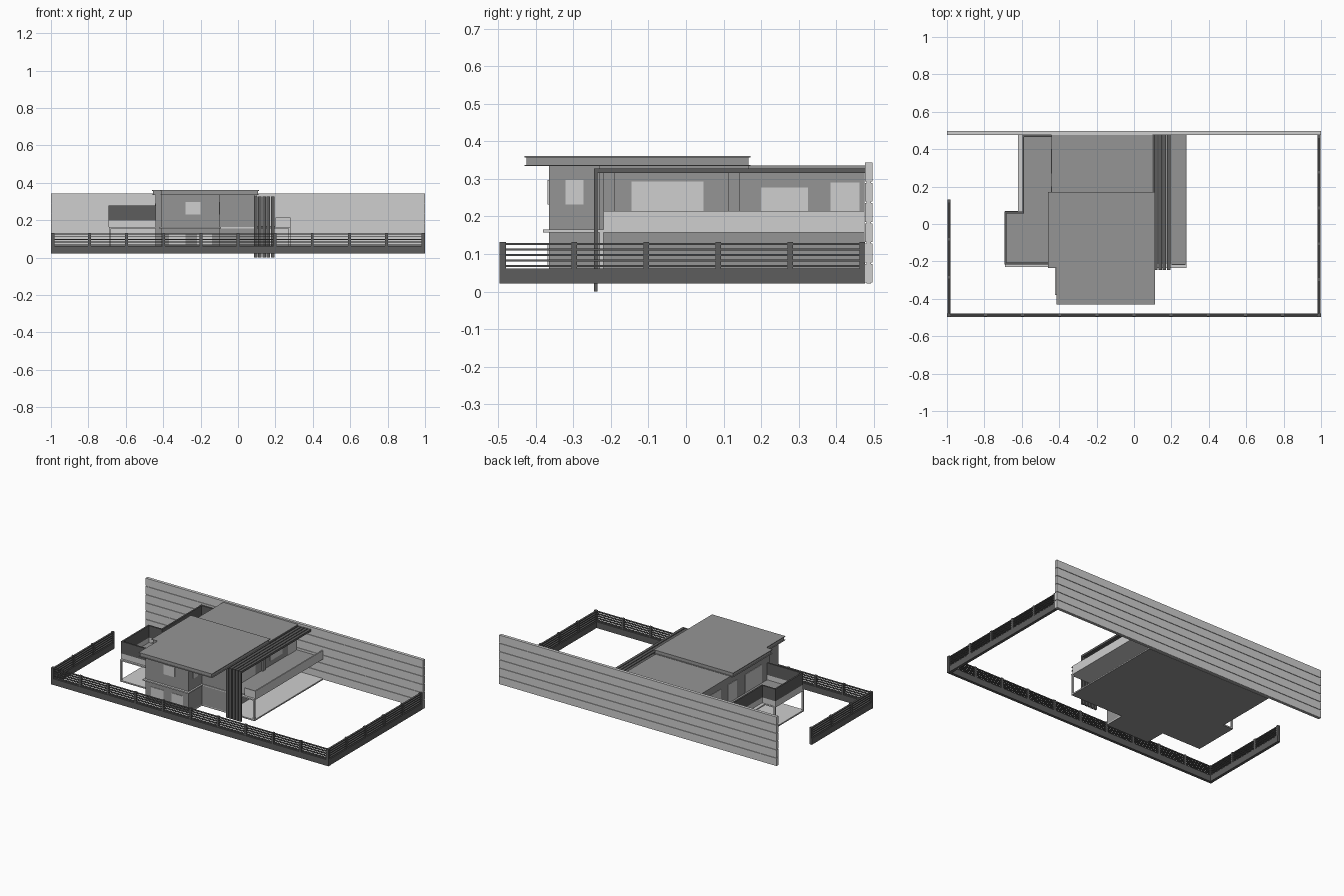
import bpy, bmesh

cube = bpy.data.objects.get("Cube")
if cube:
    bpy.data.objects.remove(cube, do_unlink=True)


def material(name, v):
    m = bpy.data.materials.new(name)
    m.use_nodes = True
    m.diffuse_color = (v, v, v, 1)
    m.node_tree.nodes["Principled BSDF"].inputs["Base Color"].default_value = (v, v, v, 1)
    return m


LIGHT = material("light_grey", 0.62)
GREY = material("mid_grey", 0.3)
DARK = material("dark_grey", 0.11)


def boxes(name, mat, items):
    """One object made of boxes, each given as x, y and z ranges."""
    bm = bmesh.new()
    for xs, ys, zs in items:
        vs = bmesh.ops.create_cube(bm, size=1)["verts"]
        for v in vs:
            for i, (lo, hi) in enumerate((xs, ys, zs)):
                v.co[i] = (lo + hi) / 2 + v.co[i] * (hi - lo)
    mesh = bpy.data.meshes.new(name)
    bm.to_mesh(mesh)
    bm.free()
    mesh.materials.append(mat)
    ob = bpy.data.objects.new(name, mesh)
    bpy.context.collection.objects.link(ob)
    return ob


def prism(name, mat, outline, z0, z1):
    """Flat slab with a polygonal outline."""
    bm = bmesh.new()
    face = bm.faces.new([bm.verts.new((x, y, z0)) for x, y in outline])
    ext = bmesh.ops.extrude_face_region(bm, geom=[face])["geom"]
    for v in ext:
        if isinstance(v, bmesh.types.BMVert):
            v.co.z = z1
    bmesh.ops.recalc_face_normals(bm, faces=bm.faces)
    mesh = bpy.data.meshes.new(name)
    bm.to_mesh(mesh)
    bm.free()
    mesh.materials.append(mat)
    ob = bpy.data.objects.new(name, mesh)
    bpy.context.collection.objects.link(ob)
    return ob


# Back boundary wall: planks over a slightly recessed core
n, z0, z1 = 6, 0.022, 0.345
step = (z1 - z0) / n
boxes("back_wall_planks", LIGHT,
      [((-1, 1), (0.476, 0.496), (z0 + i * step + 0.002, z0 + (i + 1) * step - 0.002))
       for i in range(n)])
boxes("back_wall_core", LIGHT, [((-0.997, 0.997), (0.48, 0.492), (z0, z1 - 0.004))])


# Fence with kerb, posts and five rails
def fence(name, axis, fixed, start, end):
    def part(a, b, half, lo, hi):
        along, across = (a, b), (fixed - half, fixed + half)
        return (along, across, (lo, hi)) if axis == 0 else (across, along, (lo, hi))
    boxes(name + "_kerb", DARK, [part(start, end, 0.009, 0.022, 0.062)])
    boxes(name + "_rails", DARK,
          [part(start, end, 0.006, 0.066 + 0.0145 * i, 0.071 + 0.0145 * i) for i in range(5)])
    count = max(1, round((end - start) / 0.197))
    gap = (end - start - 0.015) / count
    boxes(name + "_posts", DARK,
          [part(start + i * gap, start + i * gap + 0.015, 0.008, 0.06, 0.132)
           for i in range(count + 1)])


fence("front_fence", 0, -0.487, -1, 1)
fence("left_fence", 1, 0.989, -0.496, 0.476)
fence("right_fence", 1, -0.989, -0.496, 0.13)

# Ground slab
ground = [(-0.69, -0.23), (-0.41, -0.23), (-0.41, -0.365), (-0.1, -0.365), (-0.1, -0.23),
          (0.28, -0.23), (0.28, 0.475), (-0.62, 0.475), (-0.62, 0.07), (-0.69, 0.07)]
prism("ground_slab", GREY, ground, 0.022, 0.027)
prism("ground_paving", LIGHT, ground, 0.027, 0.031)

# House body
boxes("main_body", GREY, [((-0.44, 0.09), (-0.23, 0.475), (0.03, 0.328))])
boxes("front_block", GREY, [((-0.41, -0.1), (-0.365, -0.2), (0.03, 0.336))])
boxes("front_body_top", GREY, [((-0.44, 0.09), (-0.23, 0.165), (0.32, 0.336))])
prism("floor_band", LIGHT,
      [(-0.69, -0.23), (-0.422, -0.23), (-0.422, -0.38), (-0.09, -0.38), (-0.09, -0.235),
       (0.28, -0.235), (0.28, 0.475), (-0.62, 0.475), (-0.62, 0.07), (-0.69, 0.07)],
      0.157, 0.165)

# Roofs: thin plates above and below an inset fascia
def roof_outline(inset):
    x0, x1, y0, y1 = -0.46 + inset, 0.113 - inset, -0.43 + inset, 0.172 - inset
    return [(x0 + 0.045, y0), (x1, y0), (x1, y1), (x0, y1), (x0, -0.235 + inset),
            (x0 + 0.045, -0.235 + inset)]


prism("roof_fascia", GREY, roof_outline(0.006), 0.336, 0.358)
prism("roof_bottom_plate", GREY, roof_outline(0), 0.334, 0.337)
prism("roof_top_plate", GREY, roof_outline(0), 0.357, 0.361)
boxes("rear_roof", GREY, [((-0.44, 0.1), (0.165, 0.476), (0.325, 0.335))])

# Louvre frames running over the side terrace and down to the ground
fins = [0.085 + 0.0228 * i for i in range(5)]
boxes("louvre_beams", DARK, [((x, x + 0.018), (-0.245, 0.476), (0.315, 0.328)) for x in fins])
boxes("louvre_uprights", DARK, [((x, x + 0.018), (-0.245, -0.235), (0, 0.315)) for x in fins])

# Left terrace
boxes("left_terrace_floor", GREY, [((0.09, 0.278), (-0.213, 0.475), (0.165, 0.168))])
boxes("left_terrace_parapet", LIGHT, [((0.272, 0.28), (-0.215, 0.475), (0.165, 0.214)),
                                      ((0.2, 0.28), (-0.22, -0.213), (0.165, 0.214))])
boxes("terrace_columns", LIGHT, [((0.27, 0.28), (-0.23, -0.22), (0.03, 0.158)),
                                 ((-0.69, -0.68), (-0.23, -0.22), (0.03, 0.158)),
                                 ((-0.69, -0.68), (0.06, 0.07), (0.03, 0.158))])

# Right terrace with light kerb and dark screens
edge = [((-0.692, -0.44), (-0.217, -0.207)), ((-0.692, -0.682), (-0.217, 0.067)),
        ((-0.692, -0.587), (0.057, 0.067)), ((-0.597, -0.587), (0.057, 0.475)),
        ((-0.597, -0.435), (0.465, 0.475))]
boxes("right_terrace_floor", GREY, [((-0.685, -0.44), (-0.21, 0.06), (0.165, 0.168)),
                                    ((-0.59, -0.44), (0.06, 0.475), (0.165, 0.168))])
boxes("right_terrace_kerb", LIGHT, [(x, y, (0.165, 0.2)) for x, y in edge])
boxes("right_terrace_screens", DARK, [(x, y, (0.2, 0.278)) for x, y in edge])

# Windows as thin plates
t = 0.003
boxes("front_windows", LIGHT,
      [(xs, (-0.365 - t, -0.365), zs) for xs, zs in
       (((-0.28, -0.2), (0.232, 0.297)), ((-0.37, -0.28), (0.065, 0.125)),
        ((-0.22, -0.14), (0.065, 0.125)))])
boxes("left_windows", LIGHT,
      [((0.09, 0.09 + t), ys, (lo, hi)) for ys, lo, hi in
       (((-0.145, 0.047), 0.17, 0.293), ((0.2, 0.325), 0.2, 0.277),
        ((0.384, 0.462), 0.168, 0.29))])
boxes("front_block_side_window", LIGHT, [((-0.1, -0.1 + t), (-0.32, -0.273), (0.232, 0.297))])
boxes("right_windows", LIGHT,
      [((-0.44 - t, -0.44), ys, (0.17, 0.29)) for ys in
       ((-0.15, 0.02), (0.11, 0.2), (0.27, 0.4))])

# Wall pilasters under the louvres
boxes("side_pilasters", GREY, [((0.09, 0.1), (y, y + 0.03), (0.165, 0.32))
                               for y in (-0.22, 0.112)])
